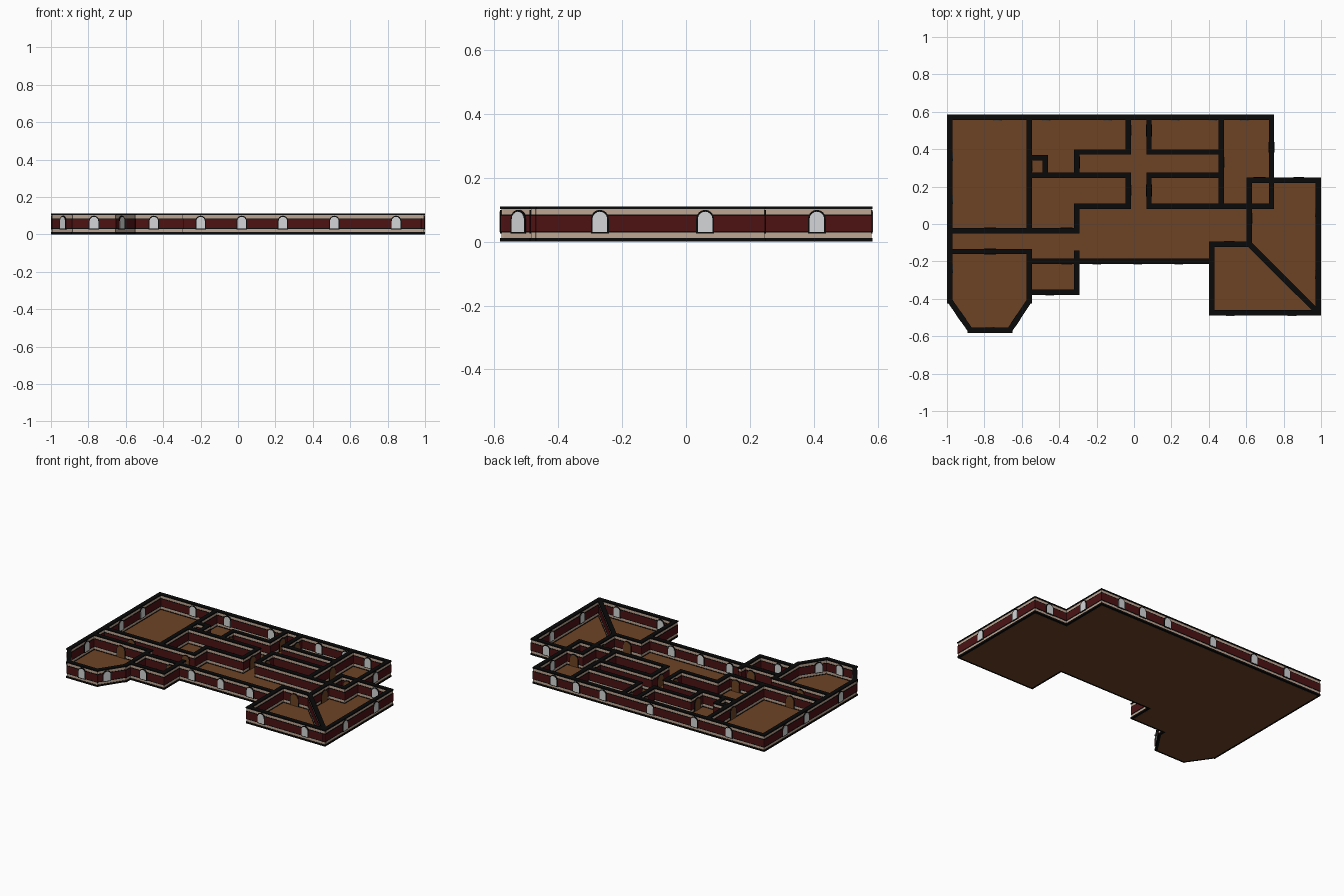
import bpy, bmesh, math
from mathutils import Matrix, Vector

if "Cube" in bpy.data.objects:
    bpy.data.objects.remove(bpy.data.objects["Cube"])


def material(name, rgb):
    m = bpy.data.materials.new(name)
    m.diffuse_color = (*rgb, 1)
    m.use_nodes = True
    m.node_tree.nodes["Principled BSDF"].inputs["Base Color"].default_value = m.diffuse_color
    return m


BLACK = material("black trim", (0.003, 0.003, 0.003))
BEIGE = material("beige plaster", (0.52, 0.38, 0.29))
RED = material("dark red panel", (0.075, 0.006, 0.007))
WOOD = material("brown wood", (0.155, 0.057, 0.018))
GLASS = material("pale grey glass", (0.66, 0.67, 0.68))


def finish(bm, name, mat):
    bmesh.ops.recalc_face_normals(bm, faces=bm.faces)
    me = bpy.data.meshes.new(name)
    bm.to_mesh(me)
    bm.free()
    me.materials.append(mat)
    ob = bpy.data.objects.new(name, me)
    bpy.context.scene.collection.objects.link(ob)


def prism(bm, pts, direction):
    """Extrude a closed outline along a vector."""
    face = bm.faces.new([bm.verts.new(p) for p in pts])
    ext = bmesh.ops.extrude_face_region(bm, geom=[face])
    bmesh.ops.translate(bm, vec=direction,
                        verts=[v for v in ext["geom"] if isinstance(v, bmesh.types.BMVert)])


# Wall centre lines, plan coordinates
outer = [(-.985, .57), (.735, .57), (.735, .235), (.985, .235), (.985, -.475), (.415, -.475),
         (.415, -.2), (-.305, -.2), (-.305, -.365), (-.56, -.365), (-.56, -.41),
         (-.665, -.568), (-.875, -.568), (-.985, -.41)]
inner_paths = [
    [(-.56, .57), (-.56, -.035)],
    [(-.985, -.035), (-.305, -.035), (-.305, .095), (-.03, .095), (-.03, .26), (-.56, .26)],
    [(-.56, .355), (-.475, .355), (-.475, .26)],
    [(-.305, .26), (-.305, .385), (-.03, .385), (-.03, .57)],
    [(.08, .57), (.08, .385), (.467, .385)],
    [(.467, .57), (.467, .095)],
    [(.467, .26), (.08, .26), (.08, .095), (.735, .095), (.735, .235)],
    [(-.985, -.147), (-.56, -.147), (-.56, -.41)],
    [(-.56, -.2), (-.305, -.2), (-.305, -.155)],
    [(.735, .235), (.617, .235), (.617, -.108), (.415, -.108), (.415, -.2)],
    [(.617, -.108), (.985, -.475)],
]
segments = list(zip(outer, outer[1:] + outer[:1]))
for p in inner_paths:
    segments += list(zip(p, p[1:]))

# Stacked wall layers: name, bottom, top, thickness, material
layers = [
    ("wall_base_trim", 0.0005, .012, .028, BLACK),
    ("wall_plaster", .011, .104, .021, BEIGE),
    ("wall_panel_lower_trim", .029, .034, .026, BLACK),
    ("wall_panel", .034, .081, .0255, RED),
    ("wall_panel_upper_trim", .081, .085, .026, BLACK),
    ("wall_top_cap", .103, .111, .029, BLACK),
]
for name, z0, z1, t, mat in layers:
    bm = bmesh.new()
    for a, b in segments:
        a, b = Vector(a), Vector(b)
        d = (b - a).normalized()
        n = Vector((-d.y, d.x)) * t / 2
        ext = d * t / 2 if min(abs(d.x), abs(d.y)) < 1e-4 else d * t * .25
        quad = [a - ext - n, b + ext - n, b + ext + n, a - ext + n]
        prism(bm, [(*q, z0) for q in quad], (0, 0, z1 - z0))
    finish(bm, name, mat)

# Floor slab follows the outer walls
bm = bmesh.new()
prism(bm, [(x, y, 0) for x, y in outer], (0, 0, .009))
finish(bm, "floor", WOOD)


def arch(bm, x, y, angle, w, z0, z1, t):
    """Round-topped plate through the wall, running along the given angle."""
    r = w / 2
    out = [(-r, z0), (r, z0)]
    out += [(r * math.cos(i * math.pi / 8), z1 - r + r * math.sin(i * math.pi / 8))
            for i in range(9)]
    m = Matrix.Translation((x, y, 0)) @ Matrix.Rotation(angle, 4, 'Z')
    prism(bm, [m @ Vector((u, -t / 2, z)) for u, z in out],
          m.to_3x3() @ Vector((0, t, 0)))


H, V = 0, math.pi / 2
windows = [(x, .57, H) for x in (-.73, -.47, -.14, .22, .42, .59)]
windows += [(x, -.2, H) for x in (-.2, .02, .24)]
windows += [(-.45, -.365, H), (-.77, -.568, H), (.515, -.475, H), (.845, -.475, H), (.88, .235, H)]
windows += [(-.985, y, V) for y in (.36, .13, -.24)]
windows += [(.985, -.27, V), (.985, .06, V), (.735, .41, V)]
windows += [(-.632, -.518, math.atan2(.158, .105)), (-.925, -.496, math.atan2(-.158, .11))]
doors = [(-.77, -.035, H), (-.36, -.035, H), (-.77, -.147, H), (-.36, -.2, H), (.51, -.108, H),
         (.67, .235, H), (.617, .03, V), (.467, .33, V), (-.03, .5, V), (.08, .5, V),
         (-.03, .18, V), (.08, .18, V), (-.305, .33, V), (-.56, .31, V)]

# Frames and panes / door leaves
for name, spots, w, z0, z1, t, mat in [
        ("window_frames", windows, .056, .026, .1, .030, BLACK),
        ("window_panes", windows, .046, .031, .094, .032, GLASS),
        ("door_frames", doors, .064, .009, .092, .030, BLACK),
        ("door_leaves", doors, .056, .009, .087, .032, WOOD)]:
    bm = bmesh.new()
    for x, y, ang in spots:
        arch(bm, x, y, ang, w, z0, z1, t)
    finish(bm, name, mat)
